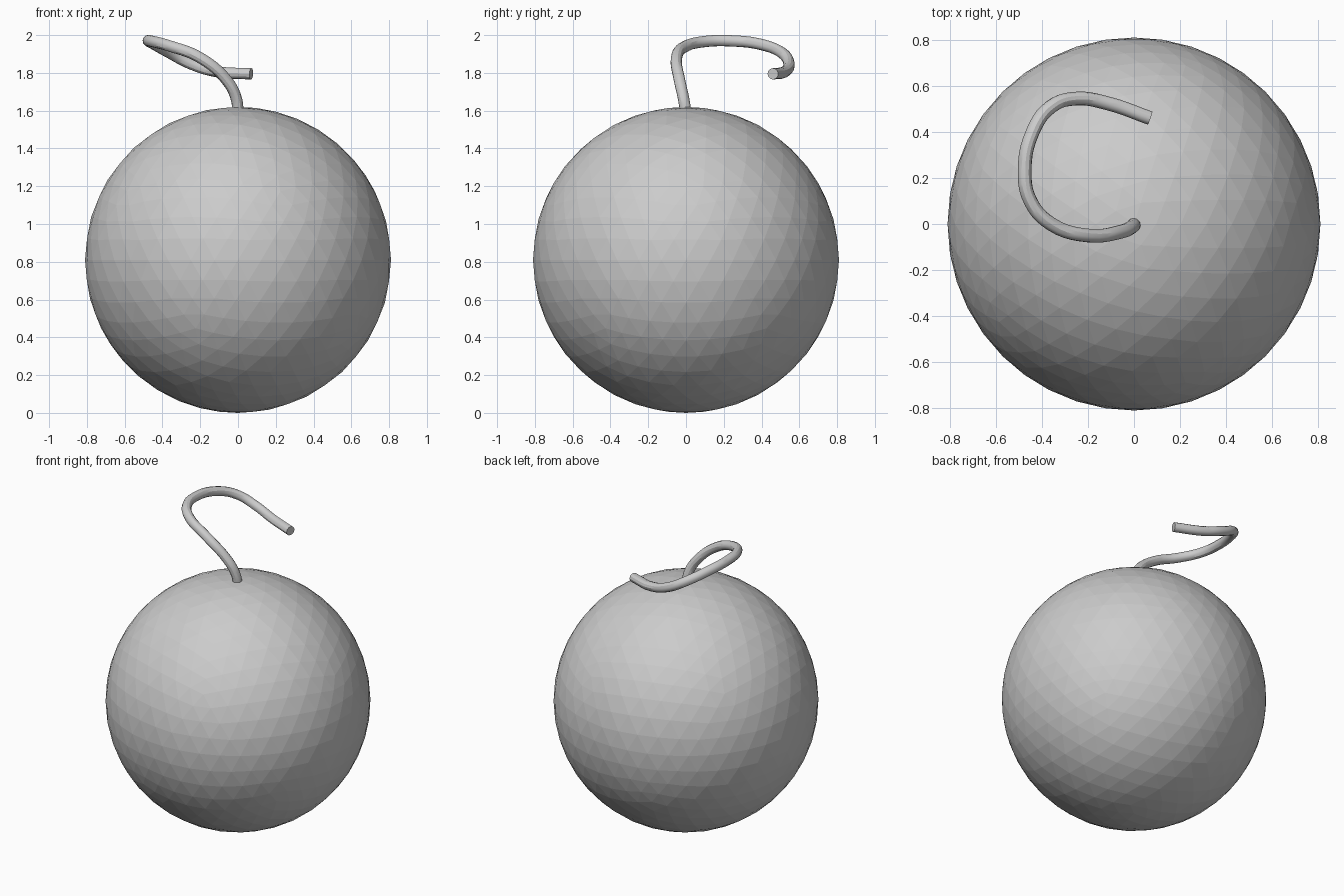
import bpy

if "Cube" in bpy.data.objects:
    bpy.data.objects.remove(bpy.data.objects["Cube"])

R = 0.81

# Faceted ball
bpy.ops.mesh.primitive_ico_sphere_add(subdivisions=4, radius=R, location=(0, 0, R))
bpy.context.object.name = "ball"

# Curled wire hook rising from the top of the ball
path = [
    (0.00, 0.00, 1.58), (-0.008, -0.012, 1.66), (-0.055, -0.033, 1.755),
    (-0.20, -0.05, 1.88), (-0.36, 0.0, 1.942), (-0.45, 0.10, 1.966),
    (-0.475, 0.23, 1.97), (-0.44, 0.40, 1.95), (-0.36, 0.51, 1.905),
    (-0.25, 0.545, 1.848), (-0.11, 0.523, 1.806), (0.07, 0.46, 1.795),
]
curve = bpy.data.curves.new("hook", 'CURVE')
curve.dimensions = '3D'
curve.bevel_depth = 0.03
curve.bevel_resolution = 4
curve.resolution_u = 5
curve.use_fill_caps = True
spline = curve.splines.new('BEZIER')
spline.bezier_points.add(len(path) - 1)
for bp, co in zip(spline.bezier_points, path):
    bp.co = co
    bp.handle_left_type = bp.handle_right_type = 'AUTO'
hook = bpy.data.objects.new("hook", curve)
bpy.context.collection.objects.link(hook)

# Turn the hook into a mesh with smooth sides and crisp ends
bpy.ops.object.select_all(action='DESELECT')
bpy.context.view_layer.objects.active = hook
hook.select_set(True)
bpy.ops.object.convert(target='MESH')
bpy.ops.object.shade_smooth_by_angle()
